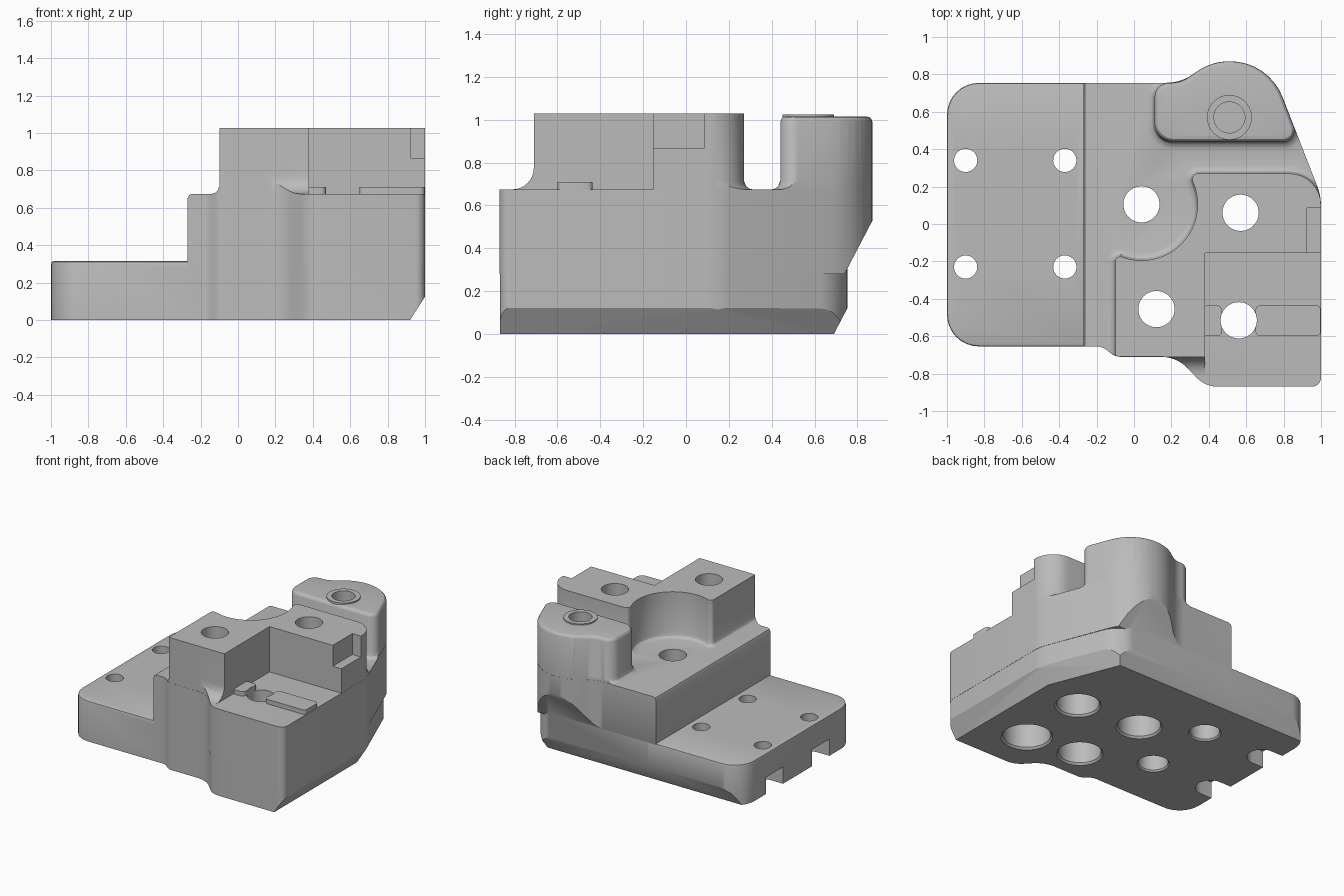
import bpy, bmesh, math
from mathutils import Vector

if "Cube" in bpy.data.objects:
    bpy.data.objects.remove(bpy.data.objects["Cube"], do_unlink=True)

grey = bpy.data.materials.new("machined grey")
grey.use_nodes = True
grey.diffuse_color = (0.5, 0.5, 0.5, 1)
grey.node_tree.nodes["Principled BSDF"].inputs["Base Color"].default_value = (0.5, 0.5, 0.5, 1)


def rounded(corners, steps=8):
    """Closed outline from (x, y, radius) corners."""
    out = []
    for i, (x, y, r) in enumerate(corners):
        p = Vector((x, y))
        if r == 0:
            out.append(p)
            continue
        a = (Vector(corners[i - 1][:2]) - p).normalized()
        b = (Vector(corners[(i + 1) % len(corners)][:2]) - p).normalized()
        half = a.angle(b) / 2
        centre = p + (a + b).normalized() * r / math.sin(half)
        start = p + a * r / math.tan(half) - centre
        end = p + b * r / math.tan(half) - centre
        sweep = start.angle_signed(end)
        for k in range(steps + 1):
            t = -sweep * k / steps
            c, s = math.cos(t), math.sin(t)
            out.append(centre + Vector((start.x * c - start.y * s, start.x * s + start.y * c)))
    return out


def offset(pts, d):
    """Move a counter-clockwise outline outward by d."""
    out = []
    for i, p in enumerate(pts):
        e = (p - pts[i - 1]).normalized()
        f = (pts[(i + 1) % len(pts)] - p).normalized()
        n1, n2 = Vector((e.y, -e.x)), Vector((f.y, -f.x))
        out.append(p + (n1 + n2) * d / (1 + n1.dot(n2)))
    return out


def loft(name, rings):
    bm = bmesh.new()
    loops = [[bm.verts.new(p) for p in ring] for ring in rings]
    n = len(loops[0])
    for lo, hi in zip(loops, loops[1:]):
        for i in range(n):
            j = (i + 1) % n
            bm.faces.new((lo[i], lo[j], hi[j], hi[i]))
    bm.faces.new(loops[0][::-1])
    bm.faces.new(loops[-1])
    bmesh.ops.recalc_face_normals(bm, faces=bm.faces)
    me = bpy.data.meshes.new(name)
    bm.to_mesh(me)
    bm.free()
    me.materials.append(grey)
    ob = bpy.data.objects.new(name, me)
    bpy.context.collection.objects.link(ob)
    return ob


def stack(name, pts, layers):
    """Loft an outline through (height, outward offset) layers."""
    return loft(name, [[(p.x, p.y, z) for p in offset(pts, d)] for z, d in layers])


def lathe(name, x, y, layers, n=40):
    ang = [2 * math.pi * k / n for k in range(n)]
    return loft(name, [[(x + r * math.cos(a), y + r * math.sin(a), z) for a in ang] for z, r in layers])


def box(name, x, y, z):
    return stack(name, rounded([(x[0], y[0], 0), (x[1], y[0], 0), (x[1], y[1], 0), (x[0], y[1], 0)]),
                 [(z[0], 0), (z[1], 0)])


def combine(target, tool, operation):
    mod = target.modifiers.new("bool", 'BOOLEAN')
    mod.object, mod.operation, mod.solver = tool, operation, 'EXACT'
    tool.hide_render = True
    bpy.context.view_layer.objects.active = target
    bpy.ops.object.modifier_apply(modifier=mod.name)
    bpy.data.objects.remove(tool, do_unlink=True)


def clip(ob, co, no):
    """Slice off everything on the normal side of a plane."""
    bm = bmesh.new()
    bm.from_mesh(ob.data)
    bmesh.ops.bisect_plane(bm, geom=bm.verts[:] + bm.edges[:] + bm.faces[:], dist=1e-6,
                           plane_co=co, plane_no=no, clear_outer=True)
    bmesh.ops.holes_fill(bm, edges=[e for e in bm.edges if e.is_boundary], sides=0)
    bmesh.ops.recalc_face_normals(bm, faces=bm.faces)
    bm.to_mesh(ob.data)
    bm.free()


# Shared outlines
FRONT = [(-.27, -.655, 0), (-.17, -.655, .08), (-.1, -.71, .08), (.23, -.71, .2),
         (.38, -.87, .16), (1, -.87, .05), (1, .15, .3)]
BUMP = [(.72, .87, .3), (.415, .87, .3)]
body = rounded(FRONT + BUMP + [(.25, .755, .25), (-.27, .755, 0)])
lower = rounded(FRONT + [(.76, .755, .2), (-.27, .755, 0)])


def trimmed(ob):
    combine(ob, stack("trim", body, [(.3, -.001), (1.3, -.001)]), 'INTERSECT')


# Middle block with the leaning underside below the post
main = stack("mounting_block", body, [(.28, 0), (.675, 0)])
clip(main, (0, .755, .31), (0, .22, -.115))
clip(main, (-.27, 0, .648), (-.92, 0, .38))
clip(main, (-.245, 0, .675), (-.38, 0, .92))

# Foot with chamfers along the back, slanted and right sides
foot = stack("foot", lower, [(0, -.0015), (.5, -.0015)])
plate = stack("base_plate", rounded([(-1, -.655, .17), (-.2, -.655, 0), (-.2, .755, 0), (-1, .755, .17)]),
              [(0, -.0008), (.3, -.0008), (.311, -.004), (.315, -.014)])
slant = Vector((.51, .2)).normalized()
for ob in (foot, plate):
    clip(ob, (0, .755, .125), (0, .125, -.065))
clip(foot, (.8, .66, .125), (slant.x * .125, slant.y * .125, -.075))
clip(foot, (1, 0, .125), (.125, 0, -.08))

# Upper block with a curved relief and a filleted foot
arc = []
for k in range(25):
    a = math.radians(25 - 137 * k / 24)
    arc.append((.04 + .3 * math.cos(a), .105 + .3 * math.sin(a), 0))
FILLET = [(.6, .04), (.675, .04), (.679, .024), (.69, .01), (.715, 0)]
upper = stack("upper_block", rounded([(-.1, -.71, 0), (1, -.71, 0), (1, .27, .17), (.31, .27, .03)]
                                     + arc + [(-.1, -.18, .025)]), FILLET + [(1.028, 0)])
sweep = [(-.69, .6), (-.69, .775)]
for k in range(9):
    a = math.pi / 2 * k / 8
    sweep.append((-.81 + .1 * math.cos(a), .775 - .1 * math.sin(a)))
sweep.append((-.81, .6))
combine(upper, loft("front_fillet", [[(x, y, z) for y, z in sweep] for x in (0, .45)]), 'UNION')
trimmed(upper)
combine(upper, box("pocket", (.38, 1.2), (-1, -.155), (.5, 1.3)), 'DIFFERENCE')
combine(upper, box("corner_notch", (.925, 1.2), (-.3, .085), (.865, 1.3)), 'DIFFERENCE')

# Rear post with softened top
post = stack("rear_post", rounded([(.11, .44, .1), (.886, .44, .06)] + BUMP
                                  + [(.25, .755, .15), (.11, .755, .08)]),
             FILLET + [(.99, 0), (1.004, -.006), (1.012, -.015), (1.015, -.03)])
trimmed(post)
boss = lathe("boss_ring", .51, .57, [(.95, .12), (1.025, .12)])

# Locating ribs on the pocket floor
ribs = []
for x0, x1 in ((.37, .47), (.65, .998)):
    ribs.append(stack("rib", rounded([(x0, -.6, .025), (x1, -.6, .025), (x1, -.435, .025), (x0, -.435, .025)], 4),
                      [(.62, 0), (.71, 0)]))

for part in [foot, plate, upper, post, boss] + ribs:
    combine(main, part, 'UNION')

# Stepped bolt holes, lightly countersunk below
for x, y, r, depth in ((.04, .105, .152, .22), (.57, .06, .152, .22), (.12, -.455, .152, .22), (.56, -.515, .17, .35)):
    combine(main, lathe("bolt_hole", x, y, [(-.1, r + .1), (.015, r), (depth, r), (depth, .097), (1.3, .097)]),
            'DIFFERENCE')
for y in (.34, -.23):
    combine(main, lathe("plate_hole", -.37, y, [(-.1, .2), (.012, .106), (.13, .106), (.13, .062), (.6, .062)]),
            'DIFFERENCE')
    combine(main, lathe("end_hole", -.9, y, [(-.1, .062), (.6, .062)]), 'DIFFERENCE')
    # Slots open through the plate end
    combine(main, stack("end_slot", rounded([(-1.2, y - .106, 0), (-.794, y - .106, .105),
                                             (-.794, y + .106, .105), (-1.2, y + .106, 0)]),
                        [(-.1, 0), (.13, 0)]), 'DIFFERENCE')
combine(main, lathe("post_hole", .51, .57, [(.7, .083), (1.3, .083)]), 'DIFFERENCE')

# Smooth curved faces, keep machined edges crisp
bpy.ops.object.select_all(action='DESELECT')
main.select_set(True)
bpy.context.view_layer.objects.active = main
bpy.ops.object.shade_smooth_by_angle(angle=math.radians(28))
